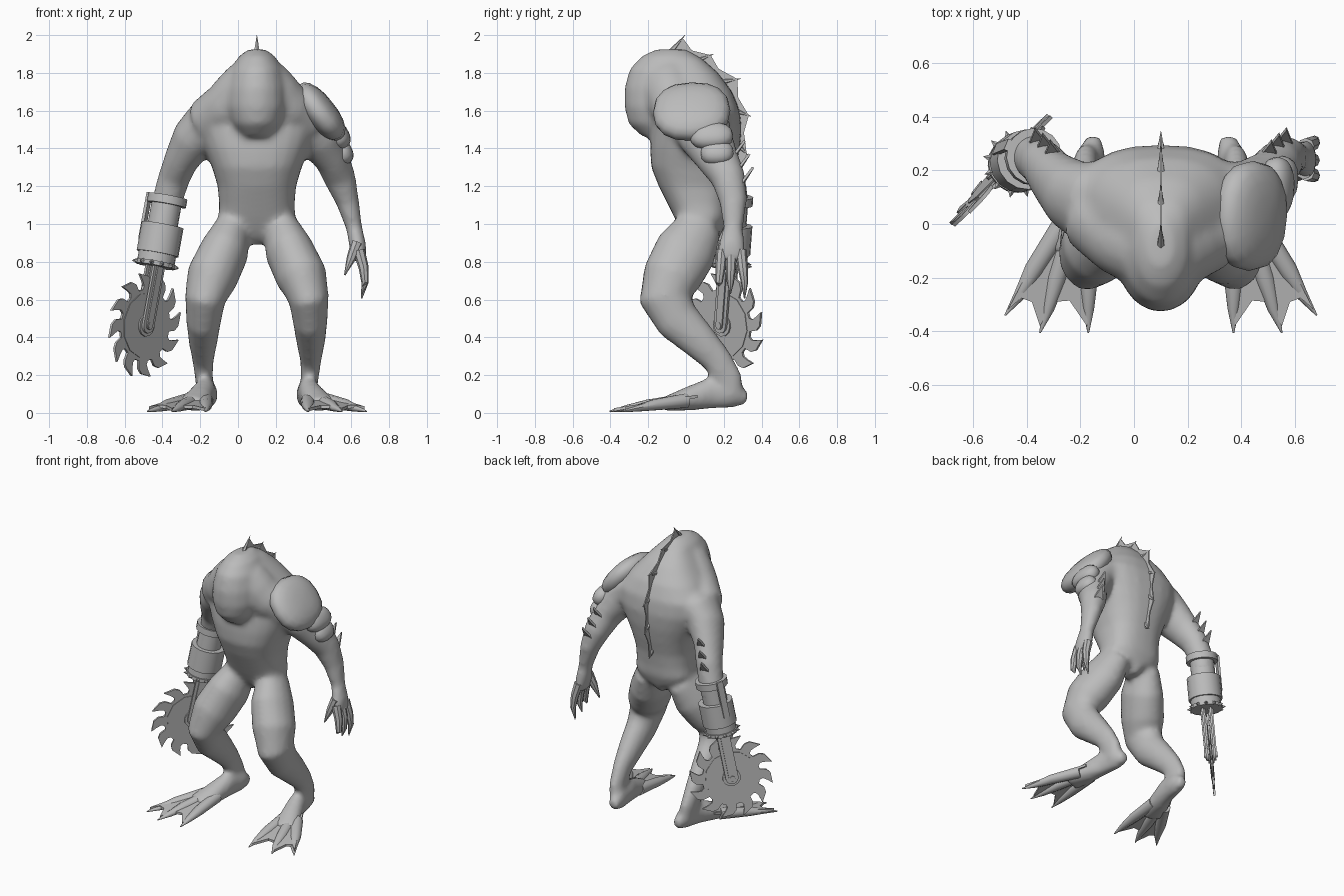
import bpy, bmesh, math
from mathutils import Vector, Matrix

if "Cube" in bpy.data.objects:
    bpy.data.objects.remove(bpy.data.objects["Cube"])

CX = 0.1  # the body's mirror plane
grey = bpy.data.materials.new("plain grey")
grey.diffuse_color = (0.5, 0.5, 0.5, 1)
grey.use_nodes = True
grey.node_tree.nodes["Principled BSDF"].inputs["Base Color"].default_value = grey.diffuse_color


def finish(name, bm):
    bmesh.ops.recalc_face_normals(bm, faces=bm.faces[:])
    me = bpy.data.meshes.new(name)
    bm.to_mesh(me)
    bm.free()
    me.materials.append(grey)
    ob = bpy.data.objects.new(name, me)
    bpy.context.collection.objects.link(ob)
    return ob


def loft(bm, secs, flat=False, n=16, p=2.0):
    """Closed tube through (x, y, z, half width, half depth) sections."""
    c = [Vector(s[:3]) for s in secs]
    rings = []
    for i, s in enumerate(secs):
        t = (c[min(i + 1, len(c) - 1)] - c[max(i - 1, 0)]).normalized()
        if flat:
            t = Vector((0, 0, 1))
        a = Vector((1, 0, 0))
        a = (a - t * a.dot(t)).normalized()
        b = t.cross(a)
        ring = []
        for k in range(n):
            u = 2 * math.pi * k / n
            cu, su = math.cos(u), math.sin(u)
            ring.append(bm.verts.new(
                c[i] + a * s[3] * math.copysign(abs(cu) ** (2 / p), cu)
                + b * s[4] * math.copysign(abs(su) ** (2 / p), su)))
        rings.append(ring)
    for r, q in zip(rings, rings[1:]):
        for k in range(n):
            bm.faces.new((r[k], r[(k + 1) % n], q[(k + 1) % n], q[k]))
    bm.faces.new(rings[0])
    bm.faces.new(rings[-1])


def cone(bm, p, q, r1, r2, seg=8):
    p, q = Vector(p), Vector(q)
    d = q - p
    m = Matrix.Translation((p + q) / 2) @ d.to_track_quat('Z', 'Y').to_matrix().to_4x4()
    bmesh.ops.create_cone(bm, cap_ends=True, segments=seg, radius1=r1, radius2=r2,
                          depth=d.length, matrix=m)


def prism(bm, pts, off):
    """Flat outline given a thickness, centred on the outline."""
    off = Vector(off)
    f = bm.faces.new([bm.verts.new(Vector(p) - off / 2) for p in pts])
    g = bmesh.ops.extrude_face_region(bm, geom=[f], use_keep_orig=True)
    bmesh.ops.translate(bm, vec=off, verts=[v for v in g['geom'] if isinstance(v, bmesh.types.BMVert)])


def side(secs, s):
    return [(CX + s * q[0],) + tuple(q[1:]) for q in secs]


# ---- body: torso, head and limbs fused to one smooth skin
def upright(rows):  # (z, y front, y back, half width)
    return [(CX, (f + b) / 2, z, w, (b - f) / 2) for z, f, b, w in rows]


torso = upright([(0.89, .04, .15, .02), (0.93, .0, .18, .06), (0.975, -.03, .2, .17), (1.03, -.06, .22, .205),
                 (1.1, -.095, .225, .2), (1.2, -.145, .24, .208), (1.3, -.185, .265, .238),
                 (1.4, -.19, .285, .28), (1.5, -.18, .295, .32), (1.6, -.16, .285, .325), (1.7, -.15, .245, .25),
                 (1.8, -.15, .17, .165), (1.88, -.13, .08, .095), (1.92, -.12, -.02, .04)])
head = upright([(1.46, -.23, -.05, .08), (1.53, -.305, 0, .13), (1.62, -.327, .05, .16),
                (1.72, -.327, .1, .162), (1.82, -.3, .1, .14), (1.89, -.235, .06, .095), (1.925, -.16, 0, .045)])
yoke = [(.04, -.095, 1.73, .15, .15), (.1, -.075, 1.675, .145, .145), (.165, -.05, 1.62, .13, .14),
        (.28, .03, 1.54, .115, .125)]
leg = [(.12, .08, 1.0, .09, .12), (.17, .0, .86, .13, .165), (.237, -.075, .72, .137, .157),
       (.275, -.11, .6, .108, .14), (.282, -.045, .49, .093, .12), (.285, .07, .38, .077, .098),
       (.285, .165, .28, .057, .08), (.28, .22, .18, .047, .08), (.265, .24, .08, .05, .07)]
foot = [(.25, .325, .075, .032, .035), (.255, .255, .095, .05, .07), (.275, .13, .105, .058, .085),
        (.31, 0, .072, .075, .062), (.35, -.12, .045, .085, .036)]
arm = [(.2, .06, 1.57, .11, .15), (.265, .075, 1.53, .125, .16), (.335, .11, 1.45, .118, .14),
       (.4, .17, 1.34, .092, .112), (.44, .225, 1.24, .085, .092)]
forearm = [(.48, .25, 1.12, .062, .075), (.515, .25, .98, .044, .052), (.535, .24, .88, .046, .075),
           (.547, .24, .8, .032, .075)]
stump = [(.475, .25, 1.12, .082, .082), (.49, .245, 1.02, .08, .08)]

bm = bmesh.new()
loft(bm, torso, True, 24, 2.5)
loft(bm, head, True, 20)
for s in (1, -1):
    loft(bm, side(yoke, s))
    loft(bm, side(leg, s))
    loft(bm, side(foot, s))
    loft(bm, side(arm + (forearm if s > 0 else stump), s))
raw = finish("body", bm)
rm = raw.modifiers.new("fuse", 'REMESH')
rm.mode = 'VOXEL'
rm.voxel_size = 0.016
sm = raw.modifiers.new("soften", 'SMOOTH')
sm.factor = 0.5
sm.iterations = 12
me = bpy.data.meshes.new_from_object(raw.evaluated_get(bpy.context.evaluated_depsgraph_get()))
raw.modifiers.clear()
raw.data = me
me.materials.clear()
me.materials.append(grey)
me.shade_smooth()

# ---- webbed toes
tips = [(.58, -.34), (.45, -.405), (.27, -.405)]
web = [(.37, .06), (.57, -.32), (.52, -.275), (.48, -.29), (.45, -.38), (.4, -.29), (.34, -.285),
       (.275, -.38), (.25, -.08), (.27, .06)]
for s, label in ((1, "left"), (-1, "right")):
    bm = bmesh.new()
    for x, y in tips:
        bx = .31 + (x - .4) * .3
        loft(bm, side([(bx, .0, .065, .04, .04), ((bx + x) / 2, y * .5, .042, .036, .03),
                       (bx * .25 + x * .75, y * .78, .024, .022, .018), (x, y, .008, .003, .004)], s), n=10)
    prism(bm, [(CX + s * x, y, .014 + .16 * (y + .4)) for x, y in web], (0, 0, .016))
    finish(label + "_toes", bm)

# ---- left hand fingers and thumb
bm = bmesh.new()
for y0, y1, z in ((.19, .175, .67), (.24, .235, .63), (.29, .31, .605)):
    loft(bm, [(.64, y0, .86, .032, .03), (.665, (y0 + y1) / 2, .77, .027, .027),
              (.672, y1, .69, .019, .019), (.655, y1, z, .003, .003)], n=8)
loft(bm, [(.63, .2, .9, .032, .035), (.6, .18, .82, .025, .025), (.565, .165, .73, .004, .004)], n=8)
finish("left_fingers", bm)

# ---- spine fin with spikes
roots = [(-.09, 1.9), (.05, 1.86), (.18, 1.75), (.26, 1.6), (.275, 1.42), (.24, 1.22)]
spikes = [(-.005, 2.0), (.145, 1.9), (.29, 1.77), (.345, 1.57), (.33, 1.36), (.275, 1.17)]
bm = bmesh.new()
edge = []
for i, (r, t) in enumerate(zip(roots, spikes)):
    cone(bm, (CX, *r), (CX, *t), .018, .001, 6)
    edge.append((CX, r[0] * .15 + t[0] * .85, r[1] * .15 + t[1] * .85))
    if i < 5:
        q, w = roots[i + 1], spikes[i + 1]
        edge.append((CX, (r[0] + q[0]) * .22 + (t[0] + w[0]) * .28, (r[1] + q[1]) * .22 + (t[1] + w[1]) * .28))
prism(bm, edge + [(CX, y - .02, z - .02) for y, z in reversed(roots)], (.008, 0, 0))
finish("spine_fin", bm)

# ---- elbow spikes: three broad flat barbs
for s, label in ((1, "left"), (-1, "right")):
    bm = bmesh.new()
    for z, y in ((1.37, .265), (1.3, .29), (1.23, .31)):
        x = CX + s * (.42 + (1.3 - z) * .4)
        prism(bm, [(x - s * .04, y - .03, z - .05), (x + s * .05, y - .03, z - .03),
                   (x + s * .02, y + .045, z + .07)], (0, .012, -.006))
    finish(label + "_elbow_spikes", bm)

# ---- armour on the left shoulder
for name, c, n, r in (("shoulder_pad", (.435, .03, 1.595), (.78, -.05, .62), (.182, .205, .08)),
                      ("upper_arm_plate", (.53, .135, 1.465), (.88, -.05, .47), (.075, .115, .06)),
                      ("lower_arm_plate", (.548, .165, 1.375), (.92, -.05, .38), (.068, .088, .06))):
    n = Vector(n).normalized()
    b = Vector((0, 1, 0))
    b = (b - n * b.dot(n)).normalized()
    rot = Matrix((b.cross(n), b, n)).transposed().to_4x4()
    bm = bmesh.new()
    bmesh.ops.create_uvsphere(bm, u_segments=16, v_segments=10, radius=1)
    for v in bm.verts:  # a little squarer than an ellipsoid
        v.co = [math.copysign(abs(k) ** .86, k) for k in v.co]
    bm.transform(Matrix.Translation(c) @ rot @ Matrix.Diagonal((*r, 1)))
    finish(name, bm)

# ---- saw arm, in its own frame: z up the arm, blade in the xz plane, hub at zero
hub = Vector((-.495, .2, .465))
az = (Vector((-.375, .25, 1.125)) - hub).normalized()
ax = Vector((.67, .74, 0))
ax = (ax - az * ax.dot(az)).normalized()
ay = az.cross(ax)
M = Matrix.Translation(hub) @ Matrix((ax, ay, az)).transposed().to_4x4()


def saw_part(name, bm):
    finish(name, bm).data.transform(M)


for name, r, z0, z1 in (("wrist_cuff", .105, .65, .695), ("wrist_sleeve", .08, .53, .66),
                        ("motor_drum", .112, .385, .54), ("motor_base", .1, .33, .39),
                        ("spiked_collar", .108, .317, .34)):
    bm = bmesh.new()
    cone(bm, (0, 0, z0), (0, 0, z1), r, r, 16)
    saw_part(name, bm)
bm = bmesh.new()
for k in range(12):
    d = Vector((math.cos(k * math.pi / 6), math.sin(k * math.pi / 6), 0))
    cone(bm, d * .1 + Vector((0, 0, .328)), d * .128 + Vector((0, 0, .328)), .016, .001, 5)
saw_part("collar_spikes", bm)

# strap joining cuff and drum
bm = bmesh.new()
d = Vector((math.cos(1.9), math.sin(1.9), 0)) * .108
w = Vector((-d.y, d.x, 0)) * .2
prism(bm, [d + w + Vector((0, 0, .45)), d - w + Vector((0, 0, .45)),
           d - w + Vector((0, 0, .7)), d + w + Vector((0, 0, .7))], d * .15)
saw_part("cuff_strap", bm)

# toothed blade
TEETH = 12
outline = []
for k in range(TEETH):
    for r, f in ((.192, 0), (.235, .1), (.26, .3), (.282, .8), (.242, .68), (.212, .6), (.192, .7)):
        u = 2 * math.pi * (k + f) / TEETH
        outline.append((r * math.cos(u), 0, r * math.sin(u)))
bm = bmesh.new()
prism(bm, outline, (0, .014, 0))
saw_part("saw_blade", bm)
bm = bmesh.new()
cone(bm, (0, -.011, 0), (0, .011, 0), .175, .175, 12)
saw_part("blade_disc", bm)

# fork bars and hub
bm = bmesh.new()
for y in (-.026, .026):
    for half, t in ((.042, .014), (.022, .03)):
        arc = [(half * math.cos(a), y, half * math.sin(a))
               for a in [math.pi + math.pi * i / 6 for i in range(7)]]
        prism(bm, arc + [(half, y, .33), (-half, y, .33)], (0, t, 0))
cone(bm, (0, -.02, 0), (0, .02, 0), .06, .06, 12)
cone(bm, (0, -.045, 0), (0, .045, 0), .018, .018, 10)
saw_part("saw_fork", bm)

# smooth shading with sharp edges kept
for ob in bpy.context.scene.objects:
    ob.select_set(ob.name != "body")
    bpy.context.view_layer.objects.active = ob
bpy.ops.object.shade_smooth_by_angle(angle=math.radians(40))
